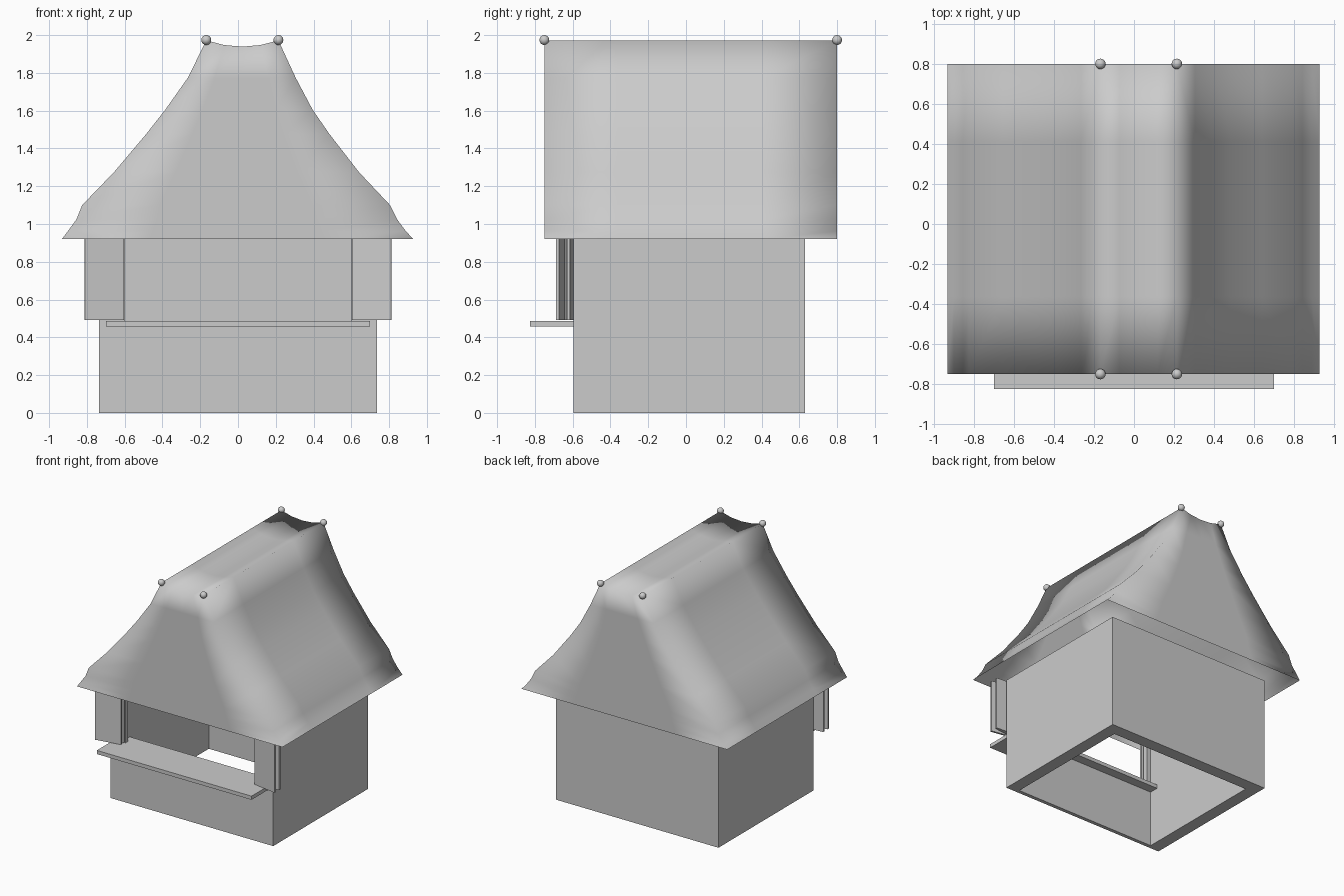
import bpy, bmesh, math
from mathutils import Vector

if "Cube" in bpy.data.objects:
    bpy.data.objects.remove(bpy.data.objects["Cube"])


def finish(name, bm, smooth=False):
    bmesh.ops.remove_doubles(bm, verts=bm.verts, dist=0.0005)
    bmesh.ops.recalc_face_normals(bm, faces=bm.faces)
    me = bpy.data.meshes.new(name)
    bm.to_mesh(me)
    bm.free()
    for p in me.polygons:
        p.use_smooth = smooth
    ob = bpy.data.objects.new(name, me)
    bpy.context.collection.objects.link(ob)
    return ob


def prism(name, outline, z0, z1):
    """Extrude a flat xy outline from z0 to z1."""
    bm = bmesh.new()
    face = bm.faces.new([bm.verts.new((x, y, z0)) for x, y in outline])
    new = bmesh.ops.extrude_face_region(bm, geom=[face])["geom"]
    bmesh.ops.translate(bm, vec=(0, 0, z1 - z0),
                        verts=[v for v in new if isinstance(v, bmesh.types.BMVert)])
    return finish(name, bm)


def box(name, x0, x1, y0, y1, z0, z1):
    return prism(name, [(x0, y0), (x1, y0), (x1, y1), (x0, y1)], z0, z1)


def sheet(bm, rows):
    """Quad sheet through rows of points."""
    grid = [[bm.verts.new(p) for p in r] for r in rows]
    for a, b in zip(grid, grid[1:]):
        for i in range(len(a) - 1):
            bm.faces.new((a[i], a[i + 1], b[i + 1], b[i]))


# Booth walls: open floor, thick sides and back, thin front
HX, Y0, Y1, TOP, SILL, OPEN = 0.735, -0.595, 0.63, 0.92, 0.485, 0.6
T, TF = 0.10, 0.03
u = [(-HX, Y0), (-HX, Y1), (HX, Y1), (HX, Y0),
     (HX - T, Y0), (HX - T, Y1 - T), (-HX + T, Y1 - T), (-HX + T, Y0)]
prism("side_and_back_walls", u, 0, TOP)
box("front_wall", -HX + T, HX - T, Y0, Y0 + TF, 0, SILL)
for s, side in ((-1, "left"), (1, "right")):
    a, b = sorted((s * OPEN, s * (HX - T)))
    box("front_post_" + side, a, b, Y0, Y0 + TF, SILL, TOP)

# Counter shelf through the serving opening
box("counter_shelf", -0.70, 0.70, -0.825, -0.49, 0.457, 0.487)

# Folded concertina shutters, three leaves each side
for s, side in ((-1, "left"), (1, "right")):
    path = [(0.605, -0.603), (0.812, -0.622), (0.605, -0.642), (0.812, -0.68)]
    for i in range(3):
        p, q = (Vector((s * x, y)) for x, y in path[i:i + 2])
        d = (q - p).normalized()
        n = Vector((-d.y, d.x)) * 0.008
        prism(f"shutter_{side}_{i + 1}", [p - n, q - n, q + n, p + n], 0.492, TOP)

# Hollow swept roof: left x, right x, height for each level
LEVELS = [(-0.932, 0.928, 0.92), (-0.90, 0.888, 0.963), (-0.855, 0.842, 1.025),
          (-0.825, 0.805, 1.10), (-0.656, 0.64, 1.275), (-0.487, 0.485, 1.475),
          (-0.385, 0.395, 1.605), (-0.265, 0.305, 1.775), (-0.168, 0.214, 1.972)]
RY0, RY1 = -0.75, 0.80
COLS = [0, 0.25, 0.5, 0.75, 1]
YS = [RY0 + (RY1 - RY0) * t for t in COLS]
DIP = 0.033


def top_point(t, y):
    l, r, z = LEVELS[-1]
    return (l + (r - l) * t, y, z - DIP * 4 * t * (1 - t))


bm = bmesh.new()
for y in (RY0, RY1):
    rows = [[(l + (r - l) * t, y, z) for t in COLS] for l, r, z in LEVELS[:-1]]
    sheet(bm, rows + [[top_point(t, y) for t in COLS]])
for k in (0, 1):
    sheet(bm, [[(lv[k], y, lv[2]) for y in YS] for lv in LEVELS])
sheet(bm, [[top_point(t, y) for t in COLS] for y in YS])
finish("roof", bm, smooth=True)

# Ball finials on the ridge corners
for i, (x, y) in enumerate([(x, y) for x in (-0.168, 0.214) for y in (RY0, RY1)]):
    bpy.ops.mesh.primitive_uv_sphere_add(segments=20, ring_count=12, radius=0.026,
                                         location=(x, y, 1.974))
    bpy.context.object.name = f"ridge_ball_{i + 1}"
    bpy.ops.object.shade_smooth()
